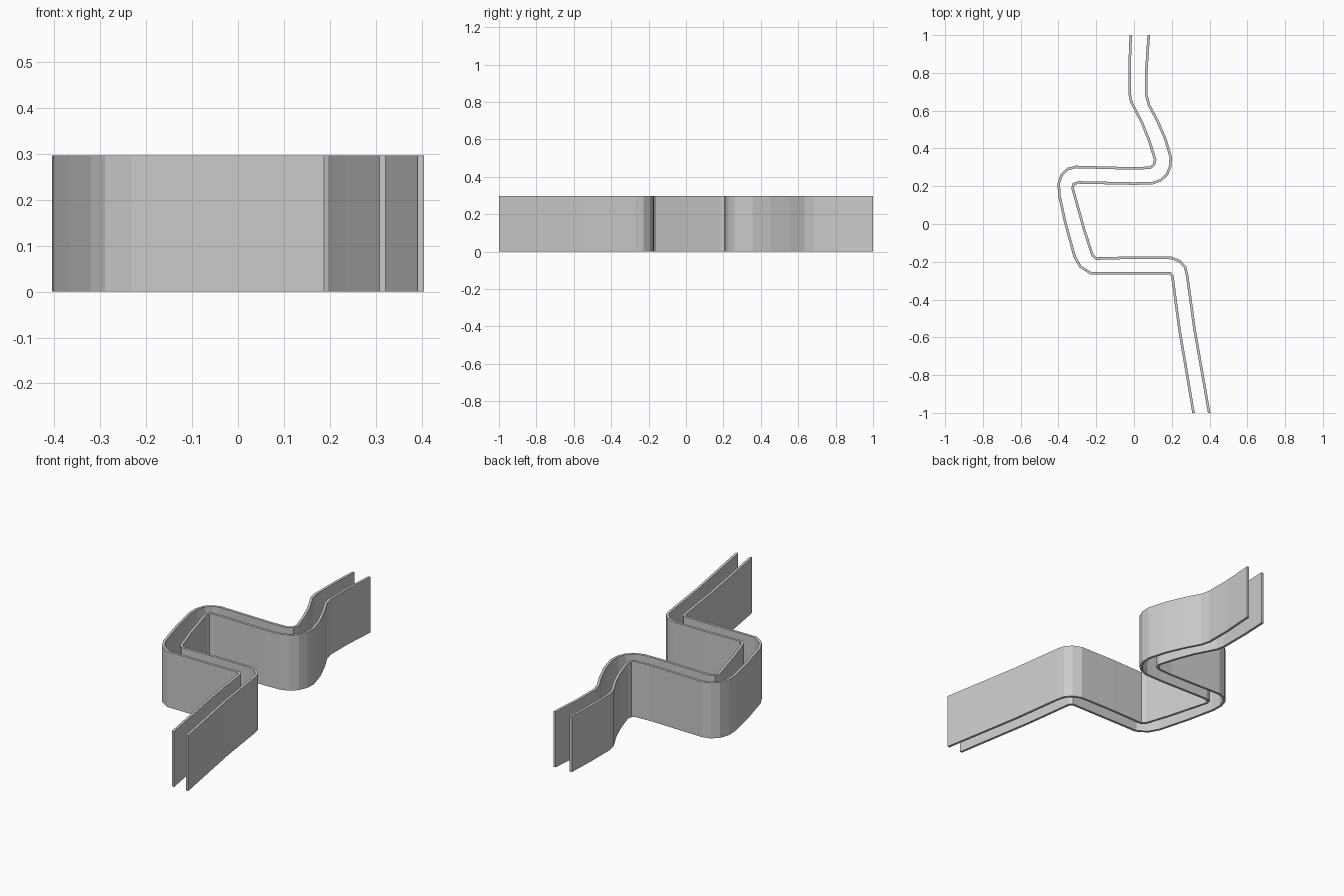
import bpy, bmesh
from mathutils import Vector

if "Cube" in bpy.data.objects:
    bpy.data.objects.remove(bpy.data.objects["Cube"])

HEIGHT, THICK = 0.297, 0.0135

# Centre lines of the two river banks, from the back (y = 1) to the front (y = -1)
LEFT = [(-.017, 1), (-.023, .85), (-.023, .69), (-.014, .645), (.043, .535),
        (.081, .44), (.112, .34), (.106, .314), (.085, .298), (0, .294),
        (-.31, .302), (-.35, .291), (-.382, .262), (-.398, .215), (-.396, .155),
        (-.362, 0), (-.315, -.17), (-.285, -.225), (-.23, -.26), (.19, -.26),
        (.203, -.275), (.24, -.555), (.315, -1)]
RIGHT = [(.078, 1), (.066, .82), (.066, .68), (.079, .63), (.122, .55),
         (.166, .45), (.194, .355), (.192, .305), (.174, .262), (.142, .232),
         (.097, .216), (0, .214), (-.295, .22), (-.319, .212), (-.325, .19),
         (-.264, -.03), (-.22, -.165), (-.2, -.183), (0, -.178), (.2, -.18),
         (.243, -.198), (.271, -.23), (.281, -.27), (.32, -.555), (.398, -1)]


def wall(name, path):
    """Thin upright wall: mitred ribbon along a path, extruded upward."""
    pts = [Vector(p) for p in path]
    bm = bmesh.new()
    pairs = []
    for i, p in enumerate(pts):
        if i in (0, len(pts) - 1):
            off = Vector((1, 0)) * THICK / 2      # ends cut square to y
        else:
            a = (p - pts[i - 1]).normalized()
            b = (pts[i + 1] - p).normalized()
            na, nb = Vector((-a.y, a.x)), Vector((-b.y, b.x))
            m = (na + nb).normalized()
            off = m * (THICK / 2 / m.dot(na))
        pairs.append([bm.verts.new((q.x, q.y, 0)) for q in (p + off, p - off)])
    for (a, b), (c, d) in zip(pairs[:-1], pairs[1:]):
        bm.faces.new((a, b, d, c))
    ret = bmesh.ops.extrude_face_region(bm, geom=bm.faces[:], use_keep_orig=True)
    top = [g for g in ret["geom"] if isinstance(g, bmesh.types.BMVert)]
    bmesh.ops.translate(bm, verts=top, vec=(0, 0, HEIGHT))
    bmesh.ops.recalc_face_normals(bm, faces=bm.faces[:])
    mesh = bpy.data.meshes.new(name)
    bm.to_mesh(mesh)
    bm.free()
    obj = bpy.data.objects.new(name, mesh)
    bpy.context.collection.objects.link(obj)
    return obj


# First point offsets run along +x only if the path heads down; fix the back end
def build(name, path):
    obj = wall(name, path)
    return obj


build("left_wall", LEFT)
build("right_wall", RIGHT)
